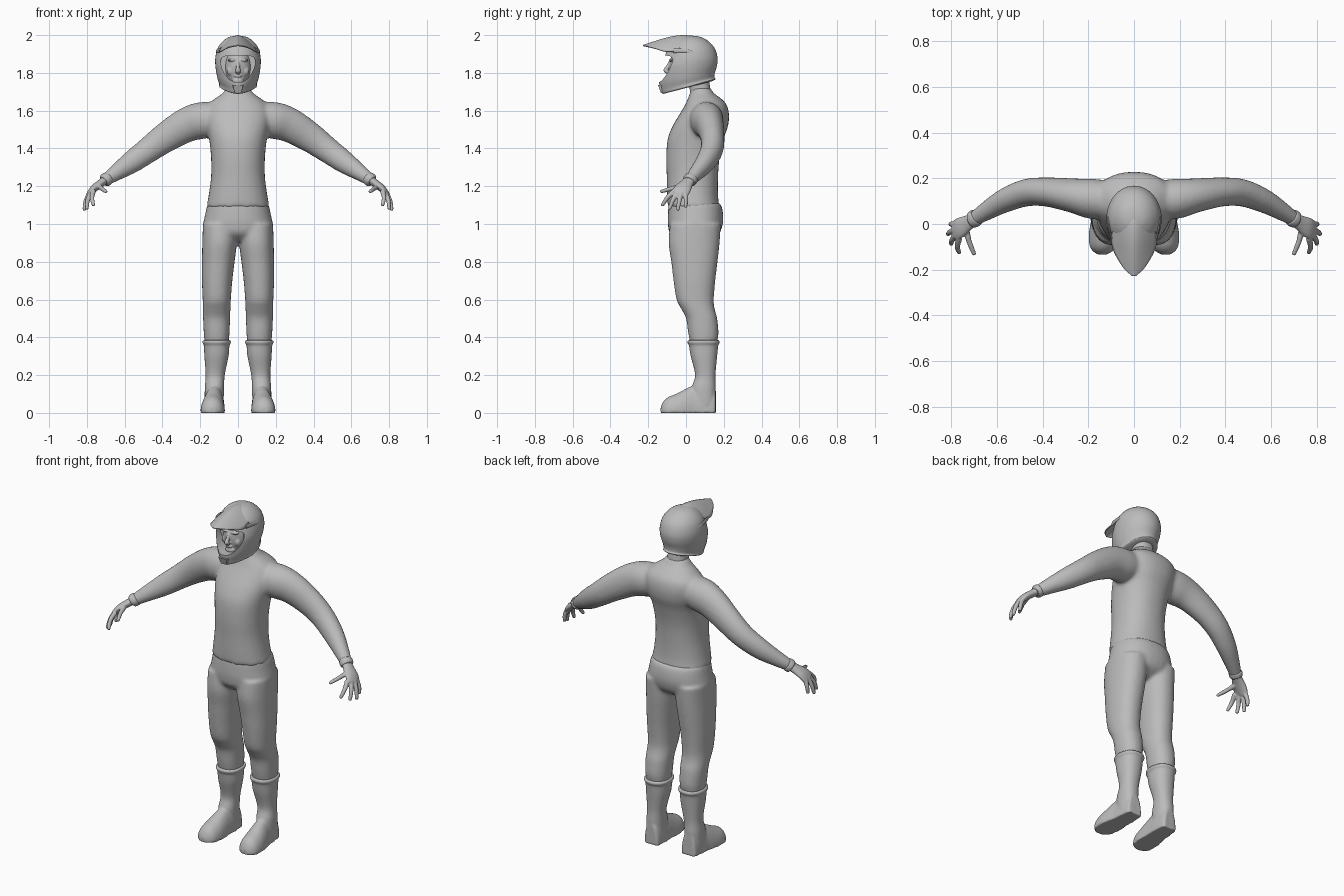
import bpy, bmesh
from math import sin, cos, pi, radians
from mathutils import Vector, Matrix

cube = bpy.data.objects.get("Cube")
if cube:
    bpy.data.objects.remove(cube)

GREY = (0.5, 0.5, 0.5, 1)
mat = bpy.data.materials.new("plain grey")
mat.use_nodes = True
mat.diffuse_color = GREY
mat.node_tree.nodes["Principled BSDF"].inputs["Base Color"].default_value = GREY


def spline(rows, steps=6):
    """Smooth interpolation through rows of numbers."""
    out = []
    for i in range(len(rows) - 1):
        a, b, c, d = (rows[max(0, min(len(rows) - 1, i + k))] for k in (-1, 0, 1, 2))
        for s in range(steps):
            t = s / steps
            out.append([q + t * (r - p) / 2 + t * t * (2 * p - 5 * q + 4 * r - w) / 2
                        + t ** 3 * (3 * q - p - 3 * r + w) / 2 for p, q, r, w in zip(a, b, c, d)])
    return out + [list(rows[-1])]


def skin(bm, rings):
    loops = [[bm.verts.new(p) for p in ring] for ring in rings]
    n = len(loops[0])
    for a, b in zip(loops, loops[1:]):
        for i in range(n):
            bm.faces.new((a[i], a[(i + 1) % n], b[(i + 1) % n], b[i]))
    bm.faces.new(loops[0])
    bm.faces.new(loops[-1])


def stack(bm, rows, side=1, n=32, power=0.9):
    """Level rings from rows of (z, x min, x max, y min, y max)."""
    def sup(v):
        return abs(v) ** power * (1 if v > 0 else -1)
    rings = []
    for z, x0, x1, y0, y1 in spline(rows):
        rings.append([(side * ((x0 + x1) / 2 + (x1 - x0) / 2 * sup(cos(2 * pi * i / n))),
                       (y0 + y1) / 2 + (y1 - y0) / 2 * sup(sin(2 * pi * i / n)), z) for i in range(n)])
    skin(bm, rings)


def tube(bm, rows, ref, side=1, n=20, floor=False):
    """Rings across a path of (x, y, z, radius along ref, other radius)."""
    pts = spline(rows)
    rings = []
    for i, (x, y, z, a, b) in enumerate(pts):
        t = (Vector(pts[min(i + 1, len(pts) - 1)][:3]) - Vector(pts[max(i - 1, 0)][:3])).normalized()
        u = (Vector(ref) - t * t.dot(Vector(ref))).normalized()
        v = t.cross(u)
        ring = [Vector((x, y, z)) + u * a * cos(2 * pi * k / n) + v * b * sin(2 * pi * k / n) for k in range(n)]
        rings.append([(side * p.x, p.y, max(p.z, 0) if floor else p.z) for p in ring])
    skin(bm, rings)


def ball(bm, centre, radii):
    m = Matrix.Translation(centre) @ Matrix.Diagonal((*radii, 1))
    bmesh.ops.create_uvsphere(bm, u_segments=24, v_segments=16, radius=1, matrix=m)


def finish(bm, name, voxel=0, smooth=0, angle=180):
    """Turn the bmesh into an object, optionally fused into one skin."""
    bmesh.ops.recalc_face_normals(bm, faces=bm.faces[:])
    me = bpy.data.meshes.new(name)
    bm.to_mesh(me)
    bm.free()
    me.materials.append(mat)
    ob = bpy.data.objects.new(name, me)
    bpy.context.collection.objects.link(ob)
    bpy.ops.object.select_all(action='DESELECT')
    bpy.context.view_layer.objects.active = ob
    ob.select_set(True)
    if voxel:
        mod = ob.modifiers.new("fuse", 'REMESH')
        mod.mode, mod.voxel_size = 'VOXEL', voxel
        mod = ob.modifiers.new("relax", 'SMOOTH')
        mod.factor, mod.iterations = 0.5, smooth
        for m in ("fuse", "relax"):
            bpy.ops.object.modifier_apply(modifier=m)
    bpy.ops.object.shade_smooth_by_angle(angle=radians(angle))
    return ob


# Jersey: torso and sleeves fused
bm = bmesh.new()
stack(bm, [(z, -w, w, f, b) for z, w, f, b in (
    (1.09, .168, -.097, .178), (1.15, .156, -.1, .17), (1.25, .143, -.102, .17), (1.35, .143, -.105, .178),
    (1.45, .153, -.097, .2), (1.52, .168, -.07, .223), (1.58, .175, -.035, .228), (1.63, .16, -.005, .216),
    (1.665, .12, .01, .185), (1.69, .085, .02, .15), (1.72, .06, .03, .13))])
ARM = [(.06, .1, 1.56, .08, .08), (.18, .11, 1.55, .088, .097), (.27, .125, 1.525, .075, .092),
       (.38, .14, 1.46, .064, .08), (.47, .137, 1.395, .06, .069), (.56, .105, 1.33, .053, .06),
       (.64, .06, 1.275, .042, .045), (.705, .018, 1.23, .031, .031)]
for s in (1, -1):
    tube(bm, ARM, (0, 1, 0), s, 28)
finish(bm, "jersey", .01, 8)

# Trousers: hips and legs fused
bm = bmesh.new()
stack(bm, [(z, -w, w, f, b) for z, w, f, b in (
    (1.115, .15, -.085, .165), (1.1, .163, -.092, .186), (1.05, .174, -.096, .197), (1, .183, -.096, .195),
    (.95, .17, -.085, .175), (.91, .1, -.04, .12))])
LEG = [(1, .005, .186, -.085, .185), (.9, .006, .189, -.092, .178), (.8, .018, .191, -.078, .167),
       (.7, .03, .191, -.066, .155), (.6, .038, .187, -.05, .147), (.55, .04, .186, -.025, .152),
       (.5, .042, .185, 0, .165), (.42, .045, .181, .012, .172), (.36, .05, .175, .025, .162)]
for s in (1, -1):
    stack(bm, LEG, s)
finish(bm, "trousers", .01, 5)

# Boots
SHAFT = [(.385, .045, .18, .015, .17), (.382, .037, .188, .007, .179), (.368, .038, .187, .008, .178),
         (.358, .045, .181, .015, .171), (.3, .05, .178, .025, .165), (.2, .07, .171, .048, .156),
         (.13, .074, .176, .03, .158), (.04, .076, .176, .03, .157)]
FOOT = [(.122, .158, .01, .03, .09), (.122, .15, .01, .045, .13), (.123, .1, .01, .052, .14),
        (.126, .04, .01, .055, .135), (.13, 0, .01, .06, .118), (.134, -.05, .01, .064, .092),
        (.137, -.095, .01, .058, .073), (.138, -.12, .01, .042, .05), (.138, -.134, .01, .018, .02)]
for s, name in ((1, "left_boot"), (-1, "right_boot")):
    bm = bmesh.new()
    stack(bm, SHAFT, s)
    tube(bm, FOOT, (1, 0, 0), s, 28, True)
    finish(bm, name, .006, 3)

# Gloves: palm, fingers and thumb fused, plus a cuff
PALM = [(.69, .03, 1.242, .026, .024), (.725, .006, 1.217, .034, .021), (.76, -.015, 1.19, .044, .02),
        (.782, -.03, 1.165, .044, .015), (.787, -.035, 1.155, .03, .008)]
FINGERS = [((.765, -.062, 1.175), (.773, -.098, 1.14), (.765, -.125, 1.1)),
           ((.778, -.045, 1.168), (.796, -.07, 1.125), (.8, -.087, 1.082)),
           ((.784, -.025, 1.168), (.806, -.036, 1.12), (.814, -.044, 1.076)),
           ((.78, -.004, 1.17), (.798, .0, 1.13), (.803, -.002, 1.09)),
           ((.735, -.02, 1.2), (.722, -.075, 1.188), (.7, -.13, 1.172))]
for s, side in ((1, "left"), (-1, "right")):
    bm = bmesh.new()
    tube(bm, PALM, (0, 1, 0), s)
    for base, mid, tip in FINGERS:
        end = Vector(tip) + (Vector(tip) - Vector(mid)) * .08
        tube(bm, [(*base, .014, .014), (*mid, .012, .012), (*tip, .009, .009), (*end, .003, .003)],
             (.3, .9, .2), s, 14)
    finish(bm, side + "_glove", .004, 3)
    bm = bmesh.new()
    tube(bm, [(.688, .031, 1.243, .034, .032), (.692, .028, 1.24, .038, .036),
              (.706, .018, 1.23, .037, .035), (.711, .015, 1.226, .03, .028)], (0, 1, 0), s)
    finish(bm, side + "_cuff", 0, 0, 50)

# Neck and face
bm = bmesh.new()
stack(bm, [(1.66, -.065, .065, .02, .14), (1.71, -.057, .057, .02, .13), (1.78, -.055, .055, .01, .12)])
ball(bm, (0, -.01, 1.83), (.072, .08, .11))
ball(bm, (0, -.07, 1.758), (.03, .022, .022))
ball(bm, (0, -.082, 1.783), (.02, .013, .008))
tube(bm, [(0, -.085, 1.86, .008, .006), (0, -.098, 1.83, .01, .01), (0, -.107, 1.812, .014, .012),
          (0, -.09, 1.8, .012, .008)], (1, 0, 0))
for s in (1, -1):
    ball(bm, (.03 * s, -.075, 1.868), (.026, .016, .008))
    ball(bm, (.04 * s, -.06, 1.81), (.02, .02, .025))
finish(bm, "head", .004, 2)

# Helmet shell, tilted at its rim and narrowed at the chin, with a cut face opening
bm = bmesh.new()
stack(bm, [(z, -w, w, f, b) for z, w, f, b in (
    (1.72, .086, -.118, .14), (1.726, .1, -.128, .156), (1.742, .1, -.135, .15), (1.775, .11, -.142, .152),
    (1.83, .119, -.132, .163), (1.88, .12, -.115, .167), (1.93, .108, -.096, .152), (1.965, .083, -.065, .122),
    (1.987, .053, -.028, .085), (1.995, .025, 0, .055), (1.997, .004, .025, .03))], 1, 48, 1)
for v in bm.verts:
    w = max(0, min(1, (1.84 - v.co.z) / .11))
    v.co.z += .26 * w * v.co.y
    v.co.x *= 1 - .3 * w * max(0, min(1, -v.co.y / .13))
helmet = finish(bm, "helmet_shell")
half = spline([(.02, 1.752), (.045, 1.765), (.07, 1.795), (.088, 1.835), (.09, 1.872), (.07, 1.888), (.02, 1.893)], 4)
outline = half + [(-x, z) for x, z in reversed(half)]
bm = bmesh.new()
skin(bm, [[(x, y, z) for x, z in outline] for y in (-.3, -.04)])
cutter = finish(bm, "opening_cutter")
cut = helmet.modifiers.new("opening", 'BOOLEAN')
cut.operation, cut.object, cut.solver = 'DIFFERENCE', cutter, 'EXACT'
bpy.context.view_layer.objects.active = helmet
bpy.ops.object.modifier_apply(modifier="opening")
bpy.data.objects.remove(cutter)
bpy.ops.object.select_all(action='DESELECT')
helmet.select_set(True)
bpy.ops.object.shade_smooth_by_angle(angle=radians(35))

# Chin vent
bm = bmesh.new()
skin(bm, [[(x * k, y - d, z) for x, y, z in ((-.03, -.142, 1.735), (.03, -.142, 1.735),
     (.02, -.128, 1.695), (-.02, -.128, 1.695))] for k, d in ((1, -.02), (.9, .006))])
finish(bm, "chin_vent", 0, 0, 30)

# Peak: arched sheet rising off the brow, (y, half width, middle z, edge z)
bm = bmesh.new()
rows = spline([(.06, .062, 1.99, 1.962), (0, .085, 2, 1.945), (-.06, .1, 1.996, 1.918),
               (-.11, .093, 1.985, 1.915), (-.16, .068, 1.97, 1.93), (-.2, .04, 1.957, 1.94),
               (-.228, .008, 1.948, 1.946)], 4)
grid = [[bm.verts.new((w * k / 8, y, zm - (zm - ze) * abs(k / 8) ** 1.6)) for k in range(-8, 9)]
        for y, w, zm, ze in rows]
for a, b in zip(grid, grid[1:]):
    for k in range(16):
        bm.faces.new((a[k], a[k + 1], b[k + 1], b[k]))
peak = finish(bm, "helmet_peak", 0, 0, 40)
solid = peak.modifiers.new("thickness", 'SOLIDIFY')
solid.thickness = .006

# Peak struts running back along the shell
for s, side in ((1, "left"), (-1, "right")):
    bm = bmesh.new()
    tube(bm, [(.098, -.065, 1.918, .004, .012), (.108, -.02, 1.918, .004, .011), (.112, .02, 1.912, .004, .008),
              (.11, .06, 1.9, .003, .003)], (1, 0, 0), s, 12)
    finish(bm, side + "_peak_strut", 0, 0, 40)
